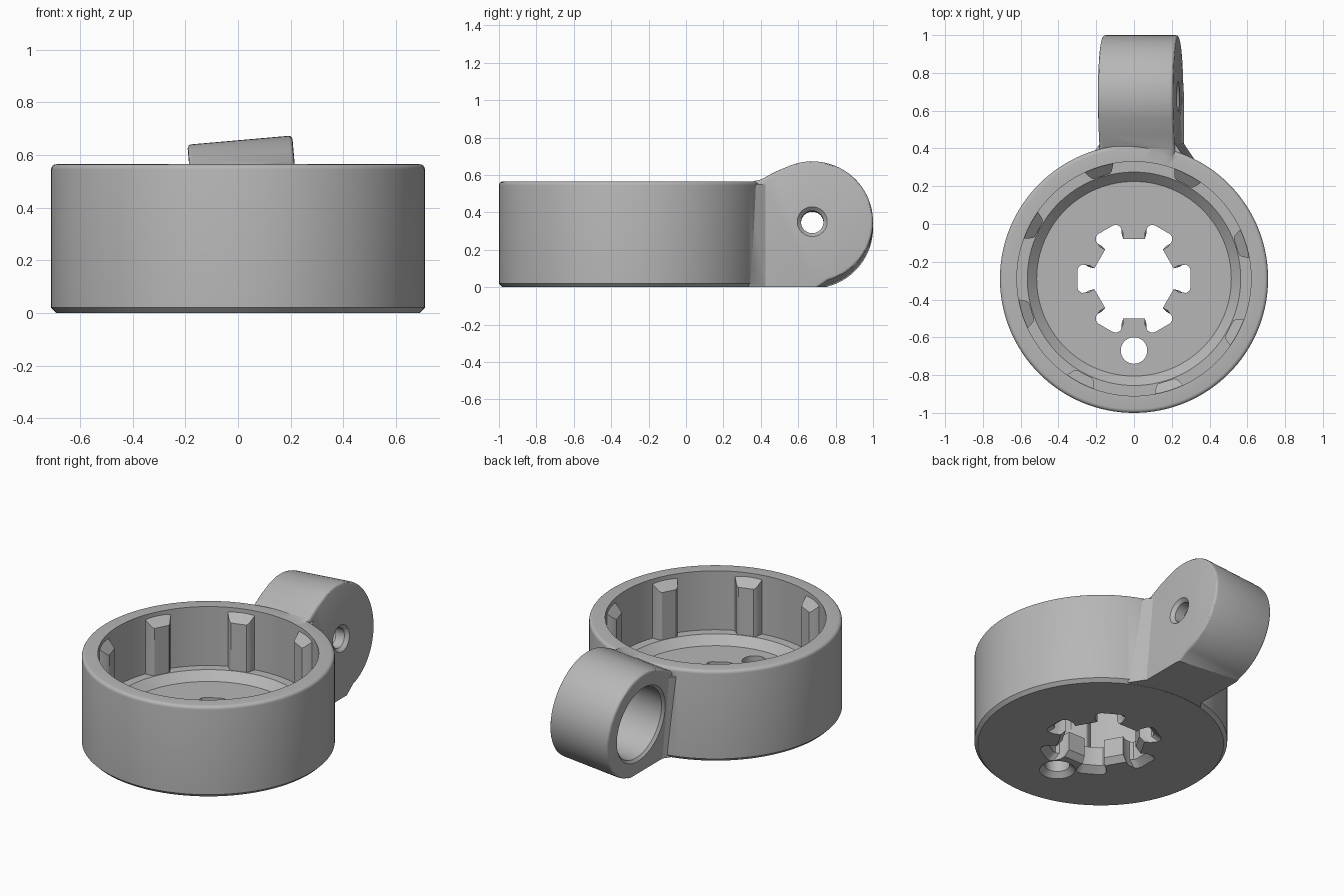
import bpy, bmesh, math
from mathutils import Matrix, Vector

cube = bpy.data.objects.get("Cube")
if cube:
    bpy.data.objects.remove(cube, do_unlink=True)

grey = bpy.data.materials.new("plain_grey")
grey.use_nodes = True
COLOUR = (0.47, 0.47, 0.47, 1)
grey.diffuse_color = COLOUR
grey.node_tree.nodes["Principled BSDF"].inputs["Base Color"].default_value = COLOUR

CUP_Y = -0.29
cup_place = Matrix.Translation((0, CUP_Y, 0))
# Lug frame: x along the tilted pivot axis, origin at the lug centre
lug_place = Matrix.Translation((0.035, 0.675, 0.333)) @ Matrix.Rotation(math.radians(-5), 4, "Y")


def loft(name, rings, place=Matrix()):
    """Closed solid through rings of equal point count."""
    bm = bmesh.new()
    loops = [[bm.verts.new(place @ Vector(p)) for p in ring] for ring in rings]
    n = len(loops[0])
    for a, b in zip(loops, loops[1:]):
        for i in range(n):
            j = (i + 1) % n
            bm.faces.new((a[i], a[j], b[j], b[i]))
    bm.faces.new(loops[0][::-1])
    bm.faces.new(loops[-1])
    bmesh.ops.recalc_face_normals(bm, faces=bm.faces)
    mesh = bpy.data.meshes.new(name)
    bm.to_mesh(mesh)
    bm.free()
    mesh.materials.append(grey)
    ob = bpy.data.objects.new(name, mesh)
    bpy.context.collection.objects.link(ob)
    return ob


def lathe(name, profile, place, steps=96, along_x=False):
    """Solid of revolution from (radius, height) pairs."""
    rings = []
    for r, h in profile:
        ring = []
        for i in range(steps):
            a = math.tau * i / steps
            c, s = r * math.cos(a), r * math.sin(a)
            ring.append((h, c, s) if along_x else (c, s, h))
        rings.append(ring)
    return loft(name, rings, place)


def bake(ob):
    """Apply the modifiers of an object."""
    bpy.context.view_layer.update()
    graph = bpy.context.evaluated_depsgraph_get()
    mesh = bpy.data.meshes.new_from_object(ob.evaluated_get(graph))
    ob.modifiers.clear()
    ob.data = mesh


def combine(ob, tool, operation):
    tool.hide_render = True
    mod = ob.modifiers.new(operation.lower(), "BOOLEAN")
    mod.operation, mod.solver, mod.object = operation, "EXACT", tool
    bake(ob)
    bpy.data.objects.remove(tool, do_unlink=True)


# Cup with rounded rim, chamfered base, inner ledge and sunken floor
rim = []
for i in range(5):
    a = math.radians(22.5 * i)
    rim.append((0.69 + 0.02 * math.cos(a), 0.545 + 0.02 * math.sin(a)))
cup = lathe("cup_body", [(0.69, 0), (0.71, 0.02)] + rim +
            [(0.62, 0.565), (0.62, 0.2), (0.565, 0.2), (0.515, 0.15)], cup_place, 128)

# Lug profile: round end blending into the cup
R = 0.325
side = [(-0.33, -0.36), (-0.33, 0.215), (-0.275, 0.227), (-0.2, 0.268)]
for i in range(41):
    a = math.radians(110 - 185 * i / 40)
    side.append((R * math.cos(a), R * math.sin(a)))
side.append((0.015, -0.36))
lug = loft("lug", [[(x, y, z) for y, z in side] for x in (-0.2, 0.2)], lug_place)
bevel = lug.modifiers.new("rounded_edges", "BEVEL")
bevel.width, bevel.segments = 0.015, 3
bevel.limit_method, bevel.angle_limit = "ANGLE", math.radians(60)
bake(lug)

# Flared root where the lug meets the cup
root = [(-0.26, -0.34), (0.26, -0.34), (0.19, -0.235), (-0.19, -0.235)]
combine(lug, loft("lug_root", [[(x, y, z) for x, y in root] for z in (-0.37, 0.2)], lug_place), "UNION")

# Trim the lug flat at the base
base = [(-1, 0), (1, 0), (1, 2), (-1, 2)]
combine(lug, loft("base_cutter", [[(x, y, z) for x, y in base] for z in (-0.5, 0.001)]), "DIFFERENCE")

# Pivot bore on one side, small chamfered hole on the other
combine(lug, lathe("bore_cutter", [(0.255, -0.22), (0.22, -0.185), (0.22, 0.12)],
                   lug_place, 64, True), "DIFFERENCE")
combine(lug, lathe("pin_hole_cutter", [(0.06, 0.05), (0.06, 0.18), (0.1, 0.22)],
                   lug_place, 48, True), "DIFFERENCE")
combine(cup, lug, "UNION")

# Eight grip ribs with sloping tops on the inner wall
plan = [(0.64, -0.085), (0.61, -0.077), (0.577, -0.058), (0.568, -0.045)]
plan += [(u, -v) for u, v in reversed(plan)]
for k in range(8):
    turn = cup_place @ Matrix.Rotation(math.radians(17.5 + 45 * k), 4, "Z")
    rib = loft("grip_rib", [[(u, v, 0.17) for u, v in plan],
                            [(u, v, 0.54 + 0.9 * (u - 0.62)) for u, v in plan]], turn)
    combine(cup, rib, "UNION")

# Six-lobed centre opening, chamfered underneath
half = [(0.21, 0.055), (0.235, 0.07), (0.275, 0.075), (0.293, 0.064), (0.3, 0.045)]
lobe = [(u, -v) for u, v in half] + half[::-1]
outline = []
for k in range(6):
    c, s = math.cos(math.radians(60 * k)), math.sin(math.radians(60 * k))
    outline += [(u * c - v * s, u * s + v * c) for u, v in lobe]
levels = [(1.22, -0.02), (1, 0.035), (1, 0.25)]
combine(cup, loft("lobed_cutter", [[(x * f, y * f, z) for x, y in outline] for f, z in levels],
                  cup_place), "DIFFERENCE")

# Small round floor hole
combine(cup, lathe("floor_hole_cutter", [(0.12, -0.02), (0.07, 0.03), (0.07, 0.25)],
                   Matrix.Translation((0, -0.67, 0)), 48), "DIFFERENCE")

# Smooth curved walls, sharp edges kept
for ob in bpy.context.selected_objects:
    ob.select_set(False)
cup.select_set(True)
bpy.context.view_layer.objects.active = cup
bpy.ops.object.shade_smooth_by_angle(angle=math.radians(30))
